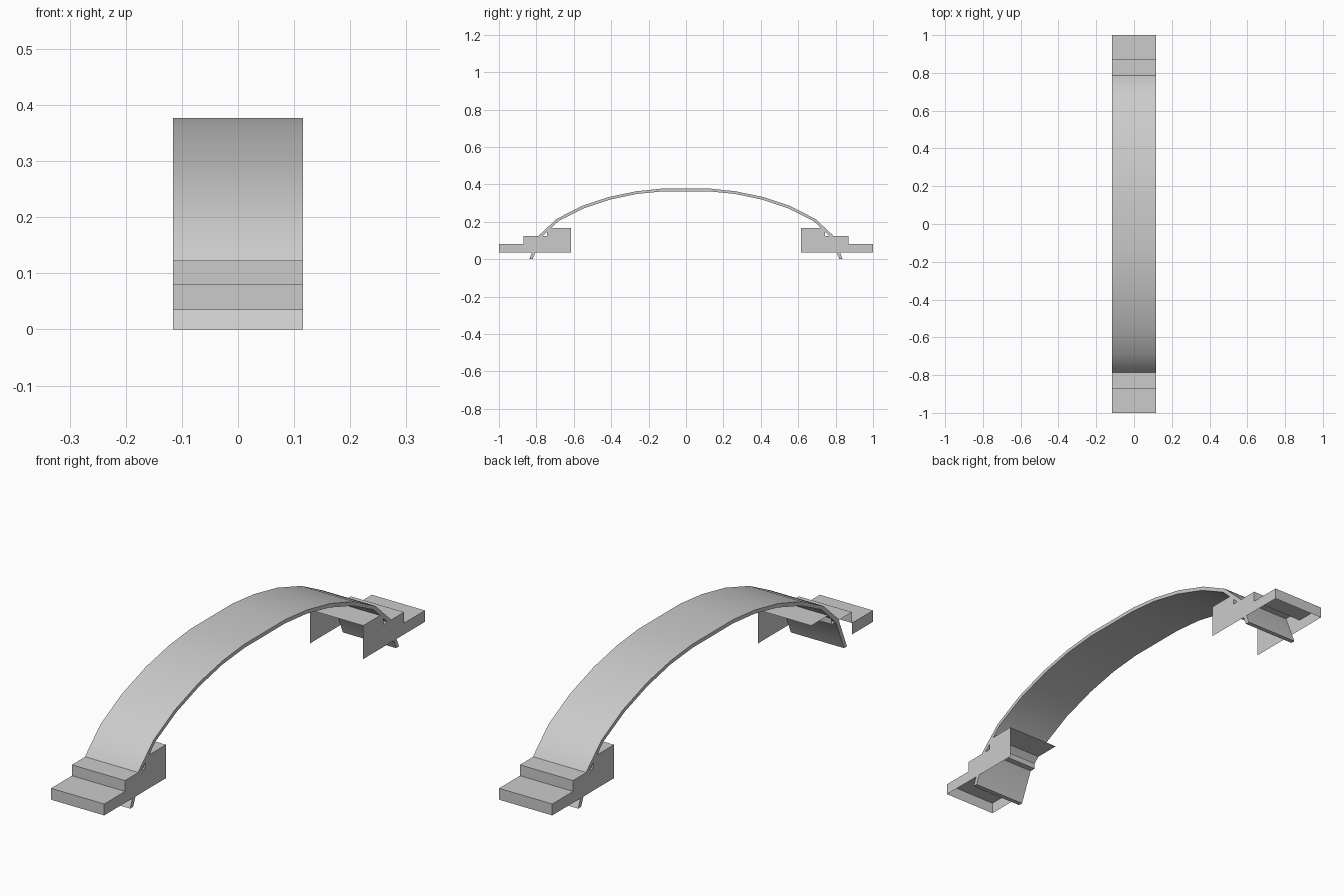
import bpy, bmesh

if "Cube" in bpy.data.objects:
    bpy.data.objects.remove(bpy.data.objects["Cube"])

W = 0.116  # half width of the bridge
grey = bpy.data.materials.new("light grey")
grey.diffuse_color = (0.6, 0.6, 0.6, 1)
grey.use_nodes = True
grey.node_tree.nodes["Principled BSDF"].inputs["Base Color"].default_value = grey.diffuse_color


def make(name, bm):
    me = bpy.data.meshes.new(name)
    bm.to_mesh(me)
    bm.free()
    me.materials.append(grey)
    ob = bpy.data.objects.new(name, me)
    bpy.context.collection.objects.link(ob)
    return ob


def sweep(bm, pts):
    """Sheet made by carrying a y,z polyline across the width."""
    rows = [[bm.verts.new((x, y, z)) for y, z in pts] for x in (-W, W)]
    for i in range(len(pts) - 1):
        bm.faces.new((rows[0][i], rows[1][i], rows[1][i + 1], rows[0][i + 1]))
    return rows


def side(bm, x, pts):
    """Flat side wall at one x position."""
    f = bm.faces.new([bm.verts.new((x, y, z)) for y, z in pts])
    f.normal_update()
    if f.normal.x * x < 0:
        f.normal_flip()


# Arched deck: outer and inner half profiles, mirrored in y
outer = [(0.838, 0), (0.785, 0.128), (0.692, 0.215), (0.56, 0.283),
         (0.41, 0.333), (0.265, 0.363), (0.13, 0.377)]
inner = [(0.82, 0), (0.768, 0.122), (0.68, 0.205), (0.551, 0.270),
         (0.404, 0.319), (0.262, 0.349), (0.128, 0.362)]


def full(half):
    return half + [(-y, z) for y, z in reversed(half)]


bm = bmesh.new()
o, i = full(outer), full(inner)
loop = o + i[::-1]
rows = sweep(bm, loop + loop[:1])
n = len(o)
for row in rows:
    for k in range(n - 1):
        bm.faces.new((row[k], row[k + 1], row[2 * n - 2 - k], row[2 * n - 1 - k]))
bmesh.ops.remove_doubles(bm, verts=bm.verts, dist=1e-5)
bmesh.ops.recalc_face_normals(bm, faces=bm.faces)
deck = make("arched_deck", bm)
bpy.context.view_layer.objects.active = deck
deck.select_set(True)
bpy.ops.object.shade_smooth_by_angle(angle=0.6)

# Stepped end piers: thin shells, open underneath and towards the middle
steps = [(1, 0.035), (1, 0.08), (0.87, 0.08), (0.87, 0.123),
         (0.743, 0.123), (0.743, 0.167), (0.615, 0.167)]
slab_side = [(1, 0.035), (1, 0.08), (0.87, 0.08), (0.87, 0.035)]
block_side = [(0.87, 0.035), (0.87, 0.123), (0.743, 0.123),
              (0.743, 0.167), (0.615, 0.167), (0.615, 0.035)]

# The front pier has no block wall on its left side
for name, s, walls in (("front_pier", -1, (W,)), ("back_pier", 1, (-W, W))):
    flip = lambda pts: [(s * y, z) for y, z in pts]
    bm = bmesh.new()
    sweep(bm, flip(steps))
    if s < 0:
        bmesh.ops.reverse_faces(bm, faces=bm.faces[:])
    bm.normal_update()
    if sum(f.normal.z for f in bm.faces) < 0:
        bmesh.ops.reverse_faces(bm, faces=bm.faces[:])
    for x in (-W, W):
        side(bm, x, flip(slab_side))
    for x in walls:
        side(bm, x, flip(block_side))
    make(name, bm)
